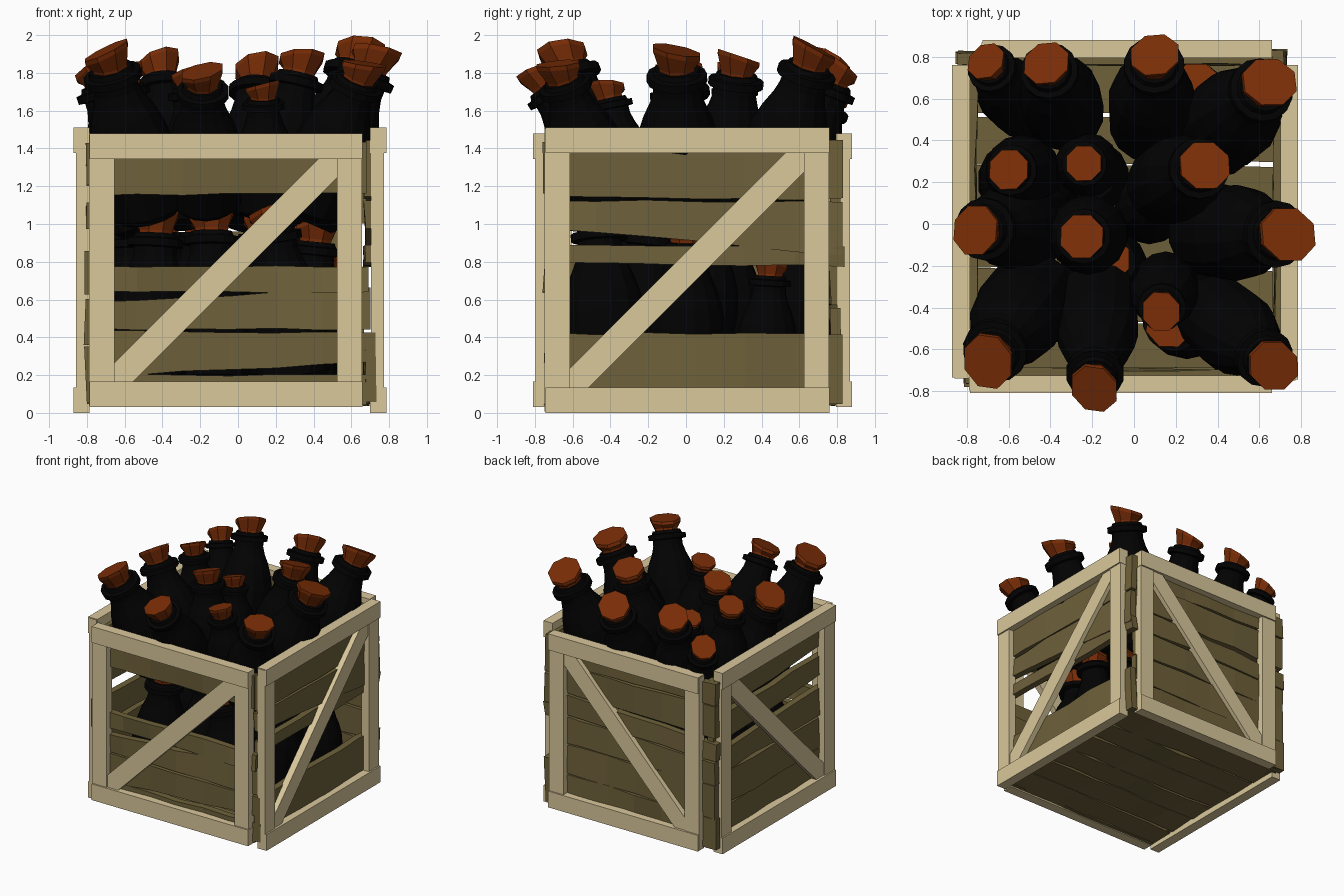
import bpy, bmesh, math, random
from mathutils import Vector, Matrix

if "Cube" in bpy.data.objects:
    bpy.data.objects.remove(bpy.data.objects["Cube"])

random.seed(4)

def mat(name, col):
    m = bpy.data.materials.new(name)
    m.diffuse_color = (*col, 1)
    m.use_nodes = True
    m.node_tree.nodes["Principled BSDF"].inputs["Base Color"].default_value = m.diffuse_color
    return m

FRAME = mat("pale_wood", (0.70, 0.58, 0.33))
PLANK = mat("dark_wood", (0.155, 0.118, 0.042))
GLASS = mat("black_glass", (0.0006, 0.0006, 0.0006))
CORK = mat("cork", (0.19, 0.026, 0.002))

def finish(bm, name, material):
    bmesh.ops.recalc_face_normals(bm, faces=bm.faces)
    me = bpy.data.meshes.new(name)
    bm.to_mesh(me)
    bm.free()
    me.materials.append(material)
    ob = bpy.data.objects.new(name, me)
    bpy.context.collection.objects.link(ob)
    return ob

def rings(bm, loops):
    """Skin a list of equal-length point loops and cap both ends."""
    vs = [[bm.verts.new(p) for p in lp] for lp in loops]
    n = len(vs[0])
    for a, b in zip(vs, vs[1:]):
        for i in range(n):
            bm.faces.new((a[i], a[(i + 1) % n], b[(i + 1) % n], b[i]))
    bm.faces.new(vs[0])
    bm.faces.new(vs[-1])

# Maps (along wall, outward distance, height) to world space for each wall
WALL = {
    "front": lambda u, d, z: (u, -d, z),
    "back": lambda u, d, z: (u, d, z),
    "right": lambda u, d, z: (d, u, z),
    "left": lambda u, d, z: (-d, u, z),
}

def slab(name, wall, poly, d0, d1):
    """Extrude a (u, z) outline outward from d0 to d1."""
    bm = bmesh.new()
    f = WALL[wall]
    rings(bm, [[f(u, d, z) for u, z in poly] for d in (d0, d1)])
    finish(bm, name, FRAME)

def rect(u0, u1, z0, z1):
    return [(u0, z0), (u1, z0), (u1, z1), (u0, z1)]

def plank(name, f, u0, u1, d0, d1, zs):
    """Rough warped board; zs = bottom left/right and top left/right."""
    bm = bmesh.new()
    loops, n = [], 6
    for i in range(n + 1):
        t = i / n
        j = lambda a: random.uniform(-a, a)
        u = u0 + (u1 - u0) * t + (j(0.012) if i in (0, n) else 0)
        lo = zs[0] + (zs[1] - zs[0]) * t + j(0.007)
        hi = zs[2] + (zs[3] - zs[2]) * t + j(0.007)
        w, v = j(0.01), j(0.01)
        loops.append([f(u, d0 + w, lo), f(u, d1 + w, lo), f(u, d1 + v, hi), f(u, d0 + v, hi)])
    rings(bm, loops)
    finish(bm, name, PLANK)

# Walls: frame span, frame base and outer face, plank span, boards
walls = {
    "front": (-0.79, 0.66, 0.03, 0.81, -0.78, 0.69, [
        (.04, .04, .20, .20), (.19, .27, .43, .43), (.445, .44, .59, .66),
        (.65, .635, .78, .775), (1.15, 1.165, 1.43, 1.43)]),
    "back": (-0.73, 0.66, 0.03, 0.88, -0.85, 0.66, [
        (.05, .05, .30, .32), (.31, .33, .58, .56), (.59, .57, .78, .80),
        (.79, .81, .93, .99), (.98, 1.0, 1.24, 1.22), (1.25, 1.23, 1.43, 1.43)]),
    "right": (-0.75, 0.76, 0.0, 0.785, -0.74, 0.84, [
        (.05, .05, .42, .42), (.79, .78, .885, .875),
        (.98, .83, 1.12, 1.12), (1.14, 1.13, 1.44, 1.44)]),
    "left": (-0.74, 0.76, 0.0, 0.87, -0.77, 0.78, [
        (.05, .05, .35, .33), (.36, .34, .60, .62), (.62, .64, .86, .82),
        (.97, .88, 1.12, 1.10), (1.20, 1.15, 1.43, 1.43)]),
}
W = 0.135
for wall, (u0, u1, zb, d, p0, p1, boards) in walls.items():
    zt = 1.51 - zb
    lo, hi, a, b = zb + W, zt - W, u0 + W, u1 - W
    slab(wall + "_bottom_rail", wall, rect(u0 + .005, u1, zb, lo), d - .085, d)
    slab(wall + "_top_rail", wall, rect(u0 + .005, u1, hi, zt), d - .085, d)
    slab(wall + "_left_stile", wall, rect(u0, a, zb + .008, zt - .005), d - .08, d - .012)
    slab(wall + "_right_stile", wall, rect(b, u1 - .003, zb + .005, zt - .005), d - .08, d - .012)
    slab(wall + "_brace", wall, [(a, lo), (a + .1, lo), (b, hi - .1), (b, hi), (b - .1, hi),
                                 (a, lo + .1)], d - .075, d - .02)
    for i, zs in enumerate(boards):
        plank(f"{wall}_plank_{i + 1}", WALL[wall], p0, p1, d - .115, d - .06, zs)

# Floor boards run along x
cuts = [-0.73, -0.47, -0.22, 0.02, 0.28, 0.53, 0.80]
for i, (a, b) in enumerate(zip(cuts, cuts[1:])):
    t = 0.012 if i % 2 else -0.012
    plank(f"floor_plank_{i + 1}", lambda u, d, y: (u, y, d), -0.79, 0.69, 0.045, 0.09,
          (a + .006, a + .006 - t, b - .006 + t, b - .006))

# Bottle and cork outlines: radius, height below the cork top
BOTTLE = [(.16, -.92), (.20, -.88), (.215, -.57), (.20, -.46), (.17, -.36), (.135, -.28),
          (.118, -.22), (.116, -.175), (.15, -.17), (.15, -.13), (.12, -.125), (.11, -.10)]
STOPPER = [(.09, -.14), (.095, -.085), (.125, -.025), (.125, 0)]

def lathe(name, prof, sides, M, material, slant=0):
    """Spin a profile; slant lifts the last two rings towards +x -y."""
    bm = bmesh.new()
    loops = []
    for k, (r, h) in enumerate(prof):
        ang = [2 * math.pi * (i + .5) / sides for i in range(sides)]
        s = slant if k >= len(prof) - 2 else 0
        loops.append([M @ Vector((r * math.cos(a), r * math.sin(a),
                                  h + s * math.cos(a + math.pi / 4))) for a in ang])
    rings(bm, loops)
    finish(bm, name, material)

def bottle(name, cx, cy, cz, bx, by, r):
    """Bottle with its cork top at (cx, cy, cz), leaning away from (bx, by)."""
    s = r / 0.215
    dx, dy = cx - bx, cy - by
    tilt = math.asin(min(math.hypot(dx, dy) / (0.76 * s), 0.55))
    head = math.atan2(dy, dx)
    M = (Matrix.Translation((cx, cy, cz)) @ Matrix.Rotation(head, 4, 'Z')
         @ Matrix.Rotation(tilt, 4, 'Y') @ Matrix.Rotation(-head, 4, 'Z') @ Matrix.Scale(s, 4))
    lathe("bottle_" + name, BOTTLE, 14, M, GLASS)
    lathe("cork_" + name, STOPPER, 8, M, CORK, 0.04)

# Upper layer: cork x, y, z, then body x, y and radius
upper = [
    (-.70, -.66, 1.92, -.51, -.37, .225), (-.19, -.79, 1.81, -.17, -.36, .20),
    (.13, -.42, 1.74, .15, -.30, .165), (.67, -.68, 1.85, .42, -.46, .205),
    (-.76, -.03, 1.84, -.51, 0, .215), (-.25, -.06, 1.81, -.21, -.05, .19),
    (-.60, .26, 1.82, -.52, .25, .175), (-.24, .29, 1.63, -.22, .28, .155),
    (.34, .28, 1.89, .18, .20, .21), (.74, -.05, 1.92, .41, -.04, .23),
    (.65, .68, 1.935, .42, .46, .225), (.10, .81, 1.84, .08, .52, .21),
    (-.42, .77, 1.87, -.34, .56, .20), (-.71, .78, 1.70, -.55, .59, .17)]
# Lower layer, seen through the gaps between boards
lower = [
    (-.43, -.34, 1.05, -.47, -.38, .215), (-.14, -.17, 1.06, -.14, -.25, .215),
    (.17, -.47, 1.08, .28, -.42, .215), (.42, 0, 1.0, .35, .0, .205),
    (.48, .45, .80, .47, .42, .16), (.30, .66, 1.05, .22, .52, .21),
    (-.40, .62, 1.05, -.40, .58, .21), (-.56, .22, 1.04, -.54, .20, .205),
    (-.21, .24, 1.04, -.20, .22, .18), (.13, .15, 1.04, .08, .08, .18)]
for label, group in (("upper", upper), ("lower", lower)):
    for i, b in enumerate(group):
        bottle(f"{label}_{i + 1}", *b)
